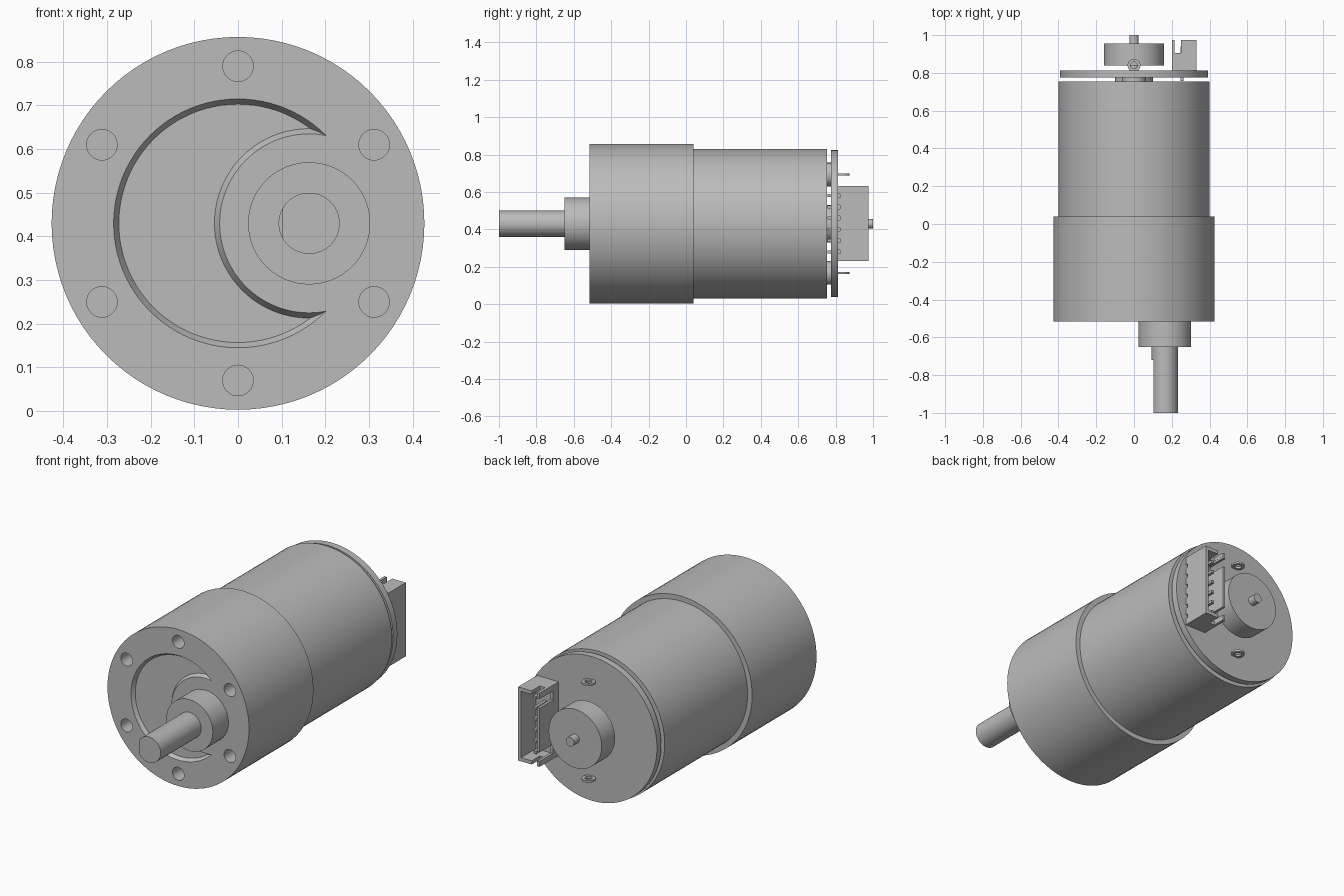
import bpy, math
from mathutils import Matrix, Vector

cube = bpy.data.objects.get("Cube")
if cube:
    bpy.data.objects.remove(cube, do_unlink=True)

import bmesh

grey = bpy.data.materials.new("metal grey")
grey.use_nodes = True
colour = (0.5, 0.5, 0.5, 1)
grey.diffuse_color = colour
grey.node_tree.nodes["Principled BSDF"].inputs["Base Color"].default_value = colour

MID = 0.43       # height of the motor axis
OUT = 0.163      # sideways offset of the output shaft
FACE = -0.515    # front face of the gearbox
TURN = Matrix.Rotation(-math.pi / 2, 4, 'X')
parts = []


def finish(name, bm):
    bmesh.ops.recalc_face_normals(bm, faces=bm.faces)
    mesh = bpy.data.meshes.new(name)
    bm.to_mesh(mesh)
    bm.free()
    mesh.materials.append(grey)
    ob = bpy.data.objects.new(name, mesh)
    bpy.context.collection.objects.link(ob)
    parts.append(ob)
    return ob


def rod(name, r, y0, y1, x=0, z=MID, r2=None, segments=64, upright=False):
    """Cylinder or cone along y; upright ones are centred at height z with y1 as thickness."""
    bm = bmesh.new()
    if upright:
        place, depth = Matrix.Translation((x, y0, z)), y1
    else:
        place, depth = Matrix.Translation((x, (y0 + y1) / 2, z)) @ TURN, y1 - y0
    bmesh.ops.create_cone(bm, cap_ends=True, segments=segments, radius1=r,
                          radius2=r if r2 is None else r2, depth=depth, matrix=place)
    return finish(name, bm)


def box(name, low, high):
    low, high = Vector(low), Vector(high)
    bm = bmesh.new()
    place = Matrix.Translation((low + high) / 2) @ Matrix.Diagonal((*(high - low), 1))
    bmesh.ops.create_cube(bm, size=1, matrix=place)
    return finish(name, bm)


def cut(target, tool):
    mod = target.modifiers.new("cut", 'BOOLEAN')
    mod.operation, mod.solver, mod.object = 'DIFFERENCE', 'EXACT', tool
    bpy.context.view_layer.update()
    bpy.context.view_layer.objects.active = target
    bpy.ops.object.modifier_apply(modifier=mod.name)
    parts.remove(tool)
    bpy.data.objects.remove(tool, do_unlink=True)


# Gearbox with mounting holes and a crescent recess with sloped walls
gearbox = rod("gearbox", 0.427, FACE, 0.04, segments=96)
for i in range(6):
    a = math.radians(30 + 60 * i)
    cut(gearbox, rod("hole", 0.035, FACE - 0.05, FACE + 0.1,
                     0.36 * math.cos(a), MID + 0.36 * math.sin(a), segments=32))
crescent = rod("crescent", 0.297, FACE - 0.02, FACE + 0.02, r2=0.273, segments=96)
cut(crescent, rod("island", 0.187, FACE - 0.03, FACE + 0.03, OUT, r2=0.223, segments=96))
cut(gearbox, crescent)

# Output side
rod("output_collar", 0.14, -0.65, FACE, OUT)
shaft = rod("output_shaft", 0.07, -1, -0.645, OUT)
cut(shaft, box("flat", (0, -1.1, 0.2), (0.102, -0.72, 0.7)))

# Motor can and rear circuit board
rod("motor_can", 0.4, 0.04, 0.755, segments=96)
rod("rear_bearing", 0.1, 0.75, 0.778)
rod("circuit_board", 0.393, 0.775, 0.812, segments=96)
rod("rear_shaft", 0.025, 0.77, 1, segments=32)
rod("encoder_disc", 0.16, 0.84, 0.955)

# Solder terminals above and below the axis
for side, label in ((1, "upper"), (-1, "lower")):
    z = MID + side * 0.263
    rod(label + "_terminal_base", 0.063, 0.75, 0.778, z=z, segments=32)
    tab = rod(label + "_terminal_tab", 0.034, 0.84, 0.011, z=z, segments=32, upright=True)
    cut(tab, rod("eye", 0.018, 0.84, 0.1, z=z, segments=24, upright=True))

# Connector housing, open to the rear
housing = box("connector_housing", (0.2, 0.81, 0.23), (0.33, 0.975, 0.632))
cut(housing, box("cavity", (0.215, 0.845, 0.25), (0.313, 1.1, 0.612)))
cut(housing, box("end_notch", (0.2155, 0.905, 0.1), (0.248, 1.1, 0.8)))
for side in (1, -1):
    z = MID + side * 0.145
    cut(housing, box("side_slot", (0.1, 0.86, z - 0.025), (0.23, 1.1, z + 0.025)))

# Pins with small relief notches at the housing foot
for i in range(6):
    z = MID + (i - 2.5) * 0.06
    cut(housing, box("relief", (0.318, 0.8, z - 0.01), (0.4, 0.824, z + 0.01)))
    box("connector_pin_%d" % (i + 1), (0.247, 0.757, z - 0.008), (0.263, 0.94, z + 0.008))

# Smooth round walls, crisp edges
bpy.ops.object.select_all(action='DESELECT')
for ob in parts:
    ob.select_set(True)
bpy.context.view_layer.objects.active = gearbox
bpy.ops.object.shade_smooth_by_angle(angle=math.radians(30))
